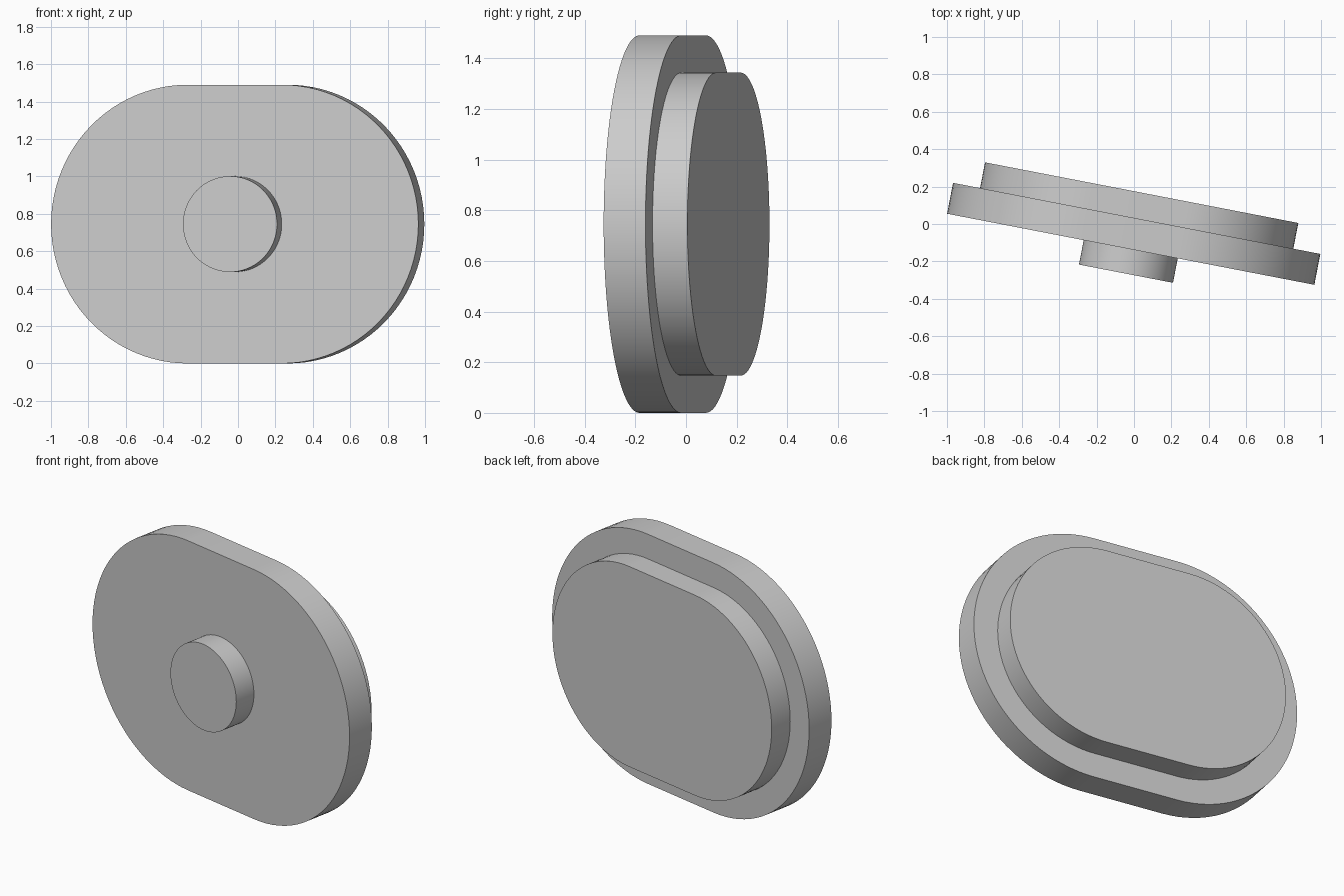
import bpy, bmesh, math
from mathutils import Matrix

cube = bpy.data.objects.get("Cube")
if cube:
    bpy.data.objects.remove(cube, do_unlink=True)

grey = bpy.data.materials.new("light grey")
grey.use_nodes = True
grey.diffuse_color = (0.6, 0.6, 0.6, 1)
grey.node_tree.nodes["Principled BSDF"].inputs["Base Color"].default_value = (0.6, 0.6, 0.6, 1)

HEIGHT = 0.745    # centre line of all parts
STRAIGHT = 0.255  # half length of the straight edges
TURN = math.radians(-10.95)
PLACE = Matrix.Translation((-0.0175, -0.135, HEIGHT)) @ Matrix.Rotation(TURN, 4, "Z")


def slab(name, radius, straight, front, back, steps=48):
    """Rounded slab extruded along depth, from front to back."""
    bm = bmesh.new()
    ring = []
    for side in (1, -1):
        for i in range(steps + 1):
            if straight == 0 and i == steps:
                continue
            a = math.pi * (i / steps - 0.5)
            ring.append(bm.verts.new((side * (straight + radius * math.cos(a)), front,
                                      side * radius * math.sin(a))))
    face = bm.faces.new(ring)
    extruded = bmesh.ops.extrude_face_region(bm, geom=[face])["geom"]
    moved = [g for g in extruded if isinstance(g, bmesh.types.BMVert)]
    bmesh.ops.translate(bm, verts=moved, vec=(0, back - front, 0))
    bmesh.ops.recalc_face_normals(bm, faces=bm.faces)
    mesh = bpy.data.meshes.new(name)
    bm.to_mesh(mesh)
    bm.free()
    mesh.materials.append(grey)
    obj = bpy.data.objects.new(name, mesh)
    bpy.context.collection.objects.link(obj)
    obj.matrix_world = PLACE
    bpy.ops.object.select_all(action="DESELECT")
    obj.select_set(True)
    bpy.context.view_layer.objects.active = obj
    bpy.ops.object.shade_smooth_by_angle(angle=math.radians(30))


# Wide plate, smaller raised plate behind it, round knob in front
slab("main_plate", HEIGHT, STRAIGHT, 0, 0.168)
slab("back_plate", 0.598, STRAIGHT, 0.168, 0.308)
slab("front_knob", 0.256, 0, -0.133, 0)
